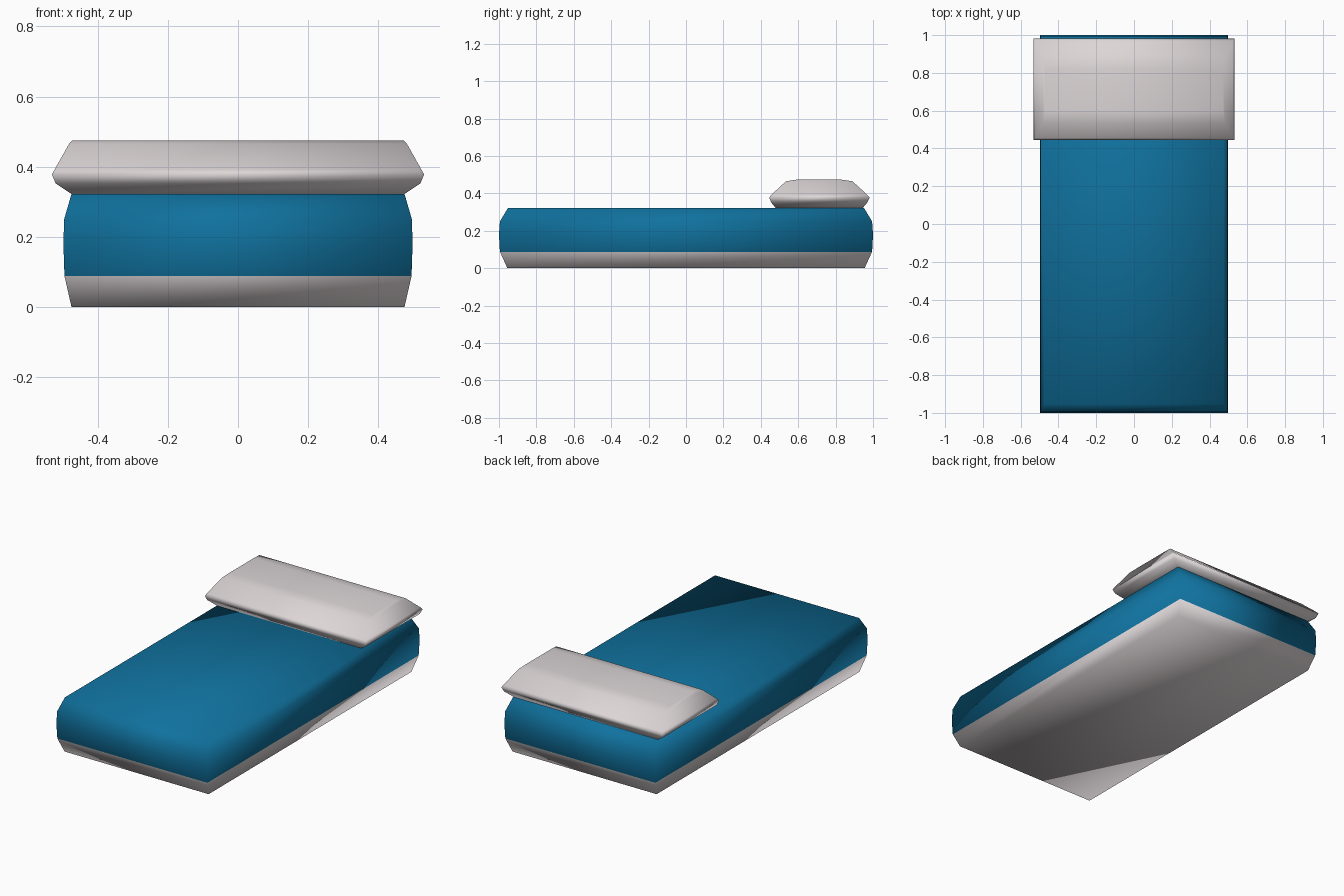
import bpy, bmesh

cube = bpy.data.objects.get("Cube")
if cube:
    bpy.data.objects.remove(cube, do_unlink=True)


def material(name, rgb):
    m = bpy.data.materials.new(name)
    m.use_nodes = True
    m.diffuse_color = (*rgb, 1)
    bsdf = next(n for n in m.node_tree.nodes if n.type == 'BSDF_PRINCIPLED')
    bsdf.inputs["Base Color"].default_value = (*rgb, 1)
    bsdf.inputs["Roughness"].default_value = 0.7
    return m


blue = material("blanket blue", (0.005, 0.165, 0.34))
white = material("linen white", (0.72, 0.67, 0.68))


def stacked_rings(name, rings, mats, pick=lambda z: 0):
    """Loft rectangles (z, half width, y front, y back) upward and cap both ends."""
    bm = bmesh.new()
    loops = [[bm.verts.new(p) for p in
              ((-w, y0, z), (w, y0, z), (w, y1, z), (-w, y1, z))]
             for z, w, y0, y1 in rings]
    bm.faces.new(loops[0][::-1])
    bm.faces.new(loops[-1])
    for a, b in zip(loops, loops[1:]):
        for i in range(4):
            j = (i + 1) % 4
            bm.faces.new((a[i], a[j], b[j], b[i]))
    bmesh.ops.recalc_face_normals(bm, faces=bm.faces)
    for f in bm.faces:
        f.smooth = True
        f.material_index = pick(f.calc_center_median().z)
    me = bpy.data.meshes.new(name)
    bm.to_mesh(me)
    bm.free()
    for m in mats:
        me.materials.append(m)
    ob = bpy.data.objects.new(name, me)
    bpy.context.collection.objects.link(ob)
    return ob


# Mattress: white below, blue blanket wrapped over the upper part
stacked_rings("mattress", [
    (0.000, 0.475, -0.955, 0.955),
    (0.088, 0.495, -0.995, 0.995),
    (0.180, 0.498, -1.000, 1.000),
    (0.250, 0.496, -0.995, 0.995),
    (0.322, 0.475, -0.952, 0.952),
], [white, blue], lambda z: 1 if z > 0.088 else 0)

# Pillow: overhangs both sides at the head end
stacked_rings("pillow", [
    (0.322, 0.475, 0.480, 0.945),
    (0.352, 0.520, 0.455, 0.970),
    (0.378, 0.531, 0.445, 0.982),
    (0.392, 0.523, 0.455, 0.970),
    (0.465, 0.482, 0.535, 0.890),
    (0.475, 0.472, 0.600, 0.820),
], [white])
